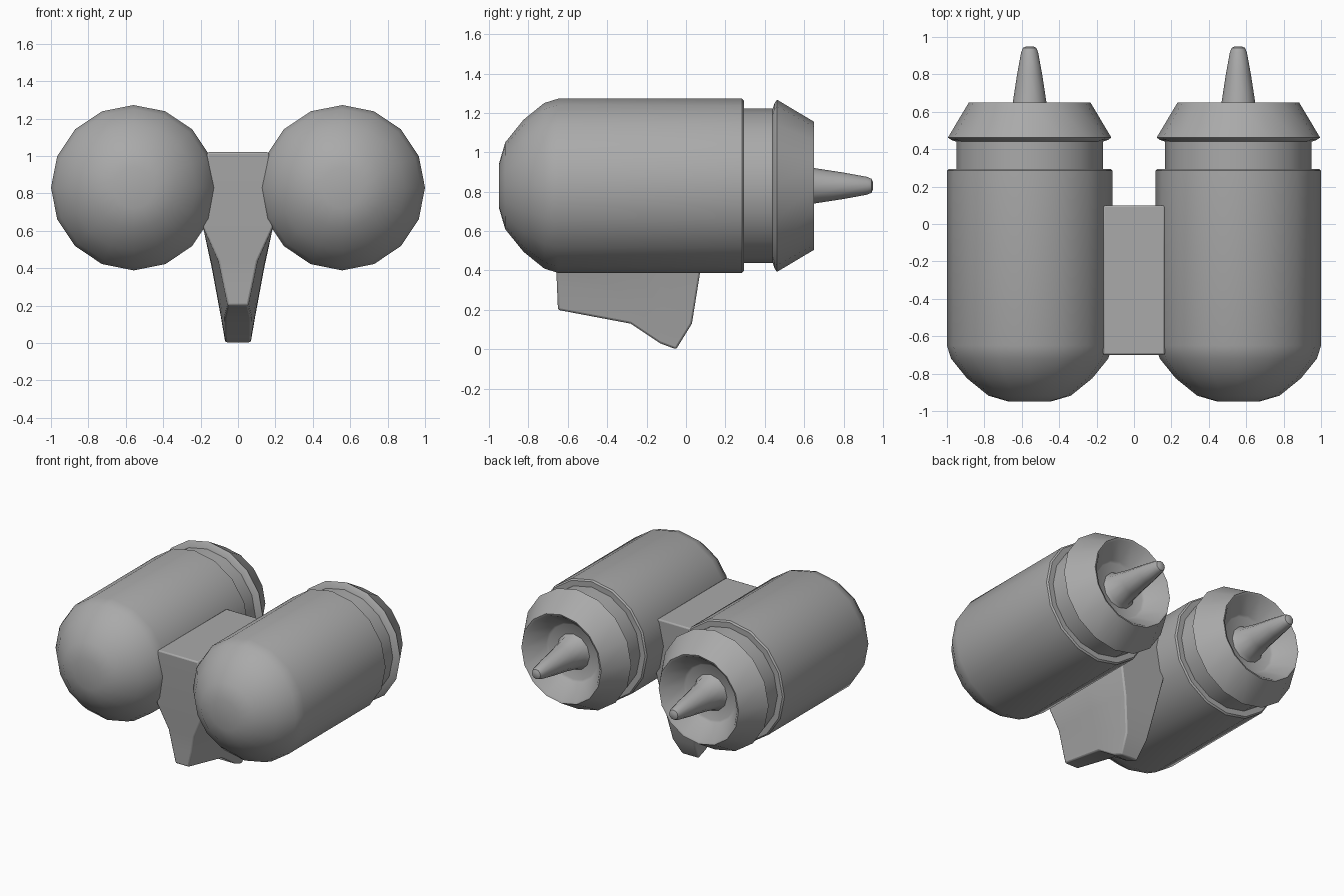
import bpy, bmesh, math

cube = bpy.data.objects.get("Cube")
if cube:
    bpy.data.objects.remove(cube, do_unlink=True)

grey = bpy.data.materials.new("plain_grey")
grey.use_nodes = True
grey.diffuse_color = (0.4, 0.4, 0.4, 1)
grey.node_tree.nodes["Principled BSDF"].inputs["Base Color"].default_value = (0.4, 0.4, 0.4, 1)


def finish(bm, name, angle):
    bmesh.ops.recalc_face_normals(bm, faces=bm.faces)
    mesh = bpy.data.meshes.new(name)
    bm.to_mesh(mesh)
    bm.free()
    mesh.materials.append(grey)
    obj = bpy.data.objects.new(name, mesh)
    bpy.context.collection.objects.link(obj)
    bpy.ops.object.select_all(action="DESELECT")
    obj.select_set(True)
    bpy.context.view_layer.objects.active = obj
    bpy.ops.object.shade_smooth_by_angle(angle=math.radians(angle))
    return obj


def lathe(name, profile, x, z=0.83, sides=16, angle=36):
    """Spin (y, radius) points about an axis along y, closing both ends."""
    bm = bmesh.new()
    rings = []
    for y, r in profile:
        turns = [2 * math.pi * i / sides for i in range(sides)]
        rings.append([bm.verts.new((x + r * math.cos(t), y, z + r * math.sin(t))) for t in turns])
    for a, b in zip(rings, rings[1:]):
        for i in range(sides):
            j = (i + 1) % sides
            bm.faces.new((a[i], a[j], b[j], b[i]))
    bm.faces.new(rings[0])
    bm.faces.new(rings[-1])
    return finish(bm, name, angle)


# Profiles as (y, radius), front to back
tank = [(-.95, .11), (-.918, .22), (-.825, .335), (-.72, .42), (-.65, .442),
        (.285, .442), (.295, .432), (.295, .3)]
collar = [(.27, .392), (.44, .392), (.45, .42), (.462, .437), (.65, .325),
          (.645, .31), (.52, .215), (.51, .2)]
spike = [(.5, .14), (.53, .115), (.65, .09), (.8, .067), (.92, .045), (.942, .035), (.95, .018)]

for side, x in (("left", .558), ("right", -.558)):
    lathe(side + "_tank", tank, x)
    lathe(side + "_nozzle", collar, x)
    lathe(side + "_spike", spike, x, sides=12)

# Centre pylon: columns from front to back, each (y, z, half width) from top to bottom
columns = [
    [(-.7, 1.02, .165), (-.68, .62, .187), (-.66, .44, .105), (-.655, .32, .08), (-.65, .2, .055)],
    [(-.28, 1.02, .165), (-.28, .62, .187), (-.28, .42, .14), (-.28, .27, .1), (-.28, .13, .072)],
    [(-.13, 1.02, .165), (-.13, .62, .187), (-.13, .4, .14), (-.13, .2, .1), (-.13, .03, .07)],
    [(.1, 1.02, .165), (.09, .62, .187), (.07, .38, .135), (.03, .13, .09), (-.05, 0, .068)],
]
bm = bmesh.new()
grids = [[[bm.verts.new((s * w, y, z)) for y, z, w in col] for col in columns] for s in (-1, 1)]
for g in grids:
    for a, b in zip(g, g[1:]):
        for k in range(len(a) - 1):
            bm.faces.new((a[k], a[k + 1], b[k + 1], b[k]))
right, left = grids
for end in (0, -1):
    for k in range(len(columns[0]) - 1):
        bm.faces.new((right[end][k], right[end][k + 1], left[end][k + 1], left[end][k]))
    for c in range(len(columns) - 1):
        bm.faces.new((right[c][end], right[c + 1][end], left[c + 1][end], left[c][end]))
pylon = finish(bm, "centre_pylon", 35)
bevel = pylon.modifiers.new("soft_edges", "BEVEL")
bevel.width = .01
bevel.segments = 2
bevel.limit_method = "ANGLE"
bevel.angle_limit = math.radians(50)
